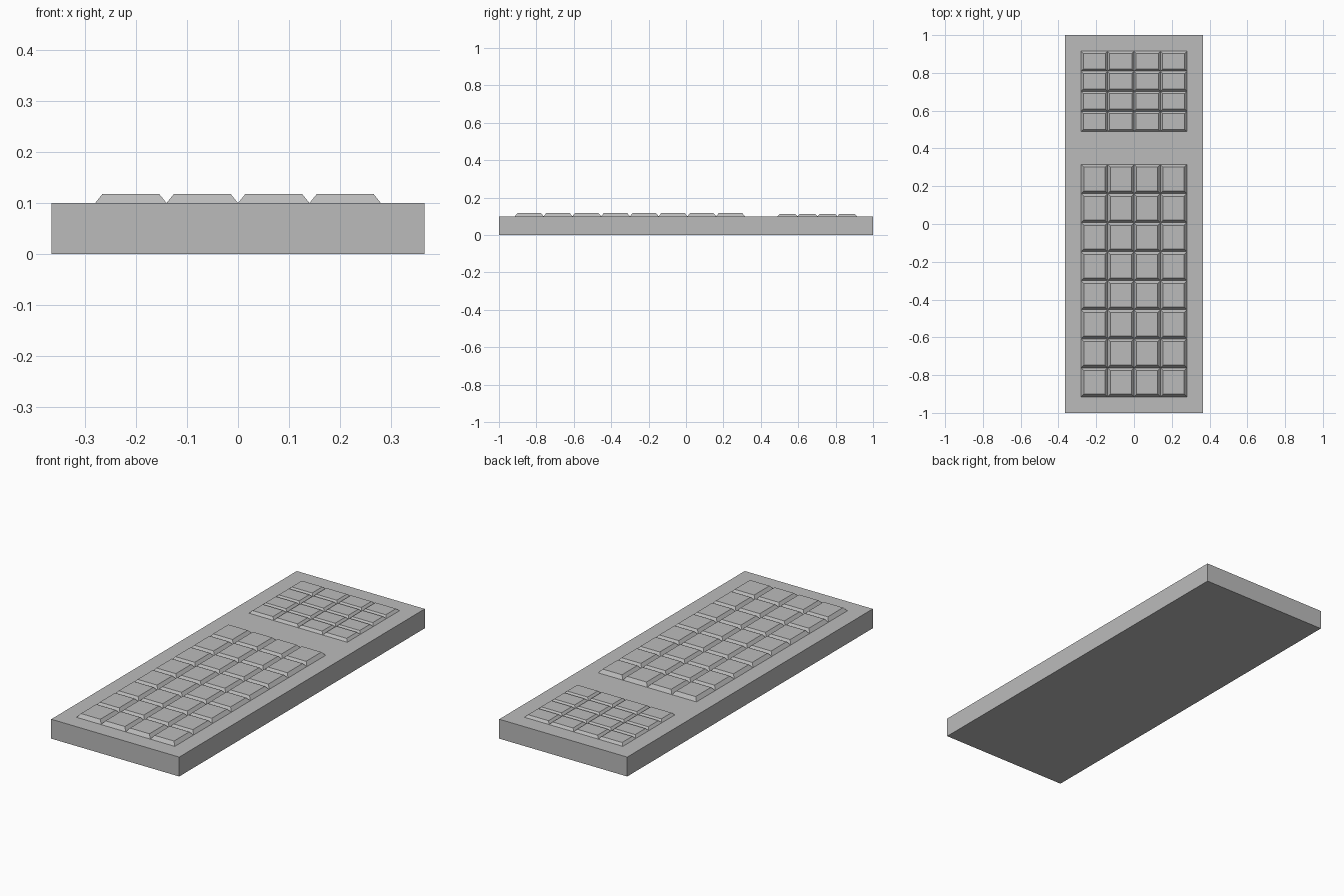
import bpy
import bmesh
from mathutils import Matrix, Vector

cube = bpy.data.objects.get("Cube")
if cube:
    bpy.data.objects.remove(cube, do_unlink=True)

grey = bpy.data.materials.new("plain grey")
grey.use_nodes = True
colour = (0.5, 0.5, 0.5, 1)
grey.diffuse_color = colour
grey.node_tree.nodes["Principled BSDF"].inputs["Base Color"].default_value = colour

SLAB_TOP = 0.1
HALF_WIDTH = 0.28
COLUMNS = 4


def finish(name, bm):
    mesh = bpy.data.meshes.new(name)
    bm.to_mesh(mesh)
    bm.free()
    mesh.materials.append(grey)
    obj = bpy.data.objects.new(name, mesh)
    bpy.context.collection.objects.link(obj)
    return obj


def add_box(bm, centre, size):
    matrix = Matrix.Translation(centre) @ Matrix.Diagonal((*size, 1))
    return bmesh.ops.create_cube(bm, size=1, matrix=matrix)["verts"]


def bevelled_grid(name, y_start, y_end, rows, height, inset):
    """Grid of raised tiles whose sloping sides meet in V grooves."""
    bm = bmesh.new()
    width = 2 * HALF_WIDTH / COLUMNS
    depth = (y_end - y_start) / rows
    for row in range(rows):
        for column in range(COLUMNS):
            centre = Vector((-HALF_WIDTH + (column + 0.5) * width,
                             y_start + (row + 0.5) * depth,
                             SLAB_TOP + height / 2))
            for v in add_box(bm, centre, (width, depth, height)):
                if v.co.z > centre.z:
                    v.co.x -= inset if v.co.x > centre.x else -inset
                    v.co.y -= inset if v.co.y > centre.y else -inset
    # The undersides rest on the slab and are not needed
    bm.normal_update()
    under = [f for f in bm.faces if f.normal.z < -0.9]
    bmesh.ops.delete(bm, geom=under, context='FACES')
    return finish(name, bm)


# Base slab
bm = bmesh.new()
add_box(bm, (0, 0, SLAB_TOP / 2), (0.73, 2, SLAB_TOP))
finish("base_slab", bm)

# Large front grid and smaller back grid
bevelled_grid("front_tiles", -0.915, 0.315, 8, 0.018, 0.0145)
bevelled_grid("back_tiles", 0.49, 0.915, 4, 0.0125, 0.0115)
